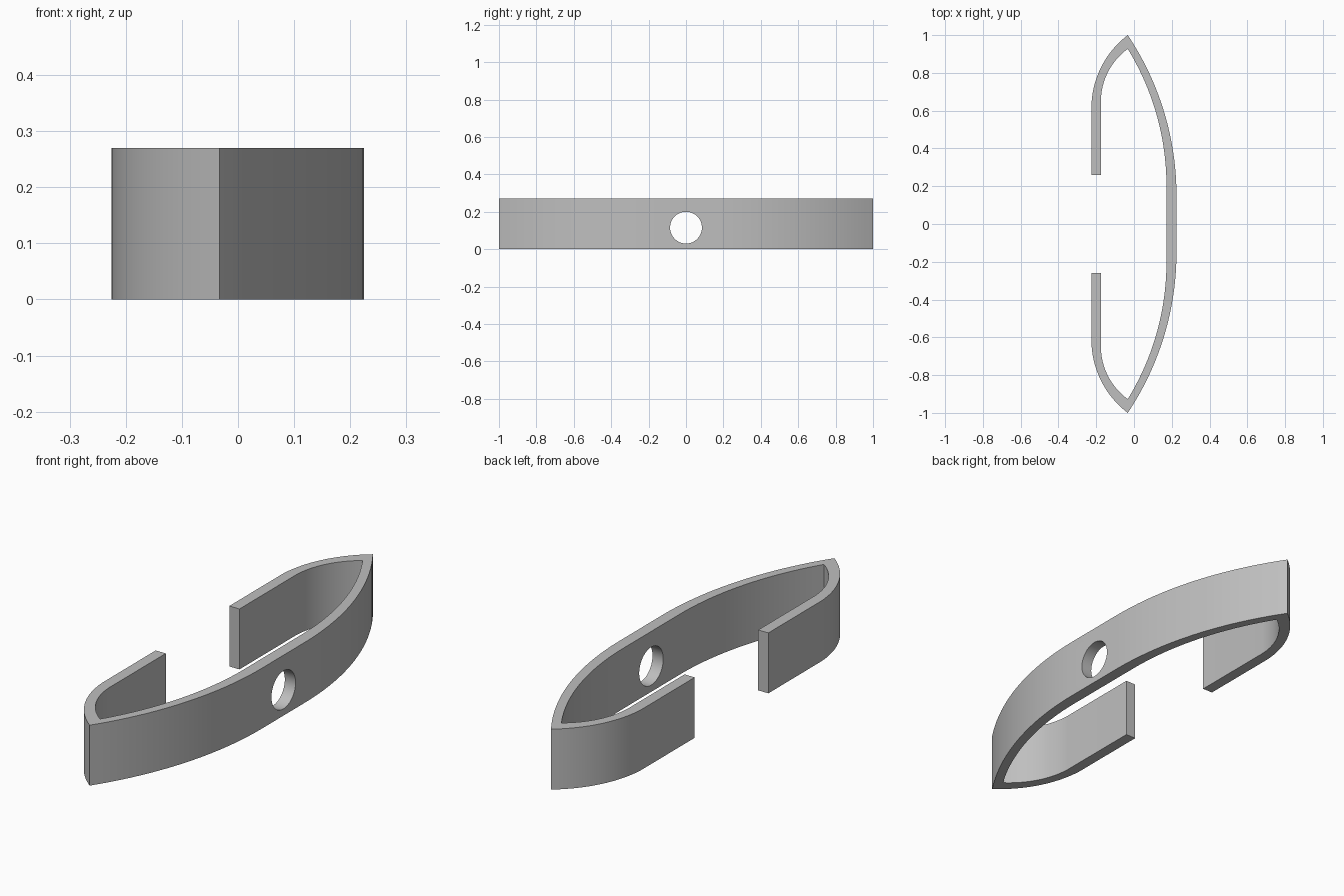
import bpy, bmesh, math
from mathutils import Vector

cube = bpy.data.objects.get("Cube")
if cube:
    bpy.data.objects.remove(cube, do_unlink=True)

HEIGHT = 0.27

grey = bpy.data.materials.new("plain grey")
grey.use_nodes = True
colour = (0.52, 0.52, 0.52, 1)
grey.diffuse_color = colour
grey.node_tree.nodes["Principled BSDF"].inputs["Base Color"].default_value = colour


def arc(start, end, bulge, steps=20):
    """Circular arc from start to end, bowing out to its right by bulge."""
    a, b = Vector(start), Vector(end)
    chord = b - a
    half = chord.length / 2
    radius = (half ** 2 + bulge ** 2) / (2 * bulge)
    right = Vector((chord.y, -chord.x)).normalized()
    centre = (a + b) / 2 - right * (radius - bulge)
    spread = math.asin(half / radius)
    along = chord.normalized()
    points = []
    for i in range(steps + 1):
        t = spread * (2 * i / steps - 1)
        points.append(centre + right * radius * math.cos(t) + along * radius * math.sin(t))
    return points


# Outer and inner edges of one half of the band, from the wall to the free end
outer = arc((0.225, 0.16), (-0.033, 1.0), 0.0645)
outer += arc((-0.033, 1.0), (-0.225, 0.635), 0.046)[1:]
outer.append(Vector((-0.225, 0.26)))
inner = arc((0.172, 0.21), (-0.033, 0.927), 0.051)
inner += arc((-0.033, 0.927), (-0.175, 0.66), 0.035)[1:]
inner.append(Vector((-0.175, 0.26)))


def mirrored(points):
    return [Vector((p.x, -p.y)) for p in points]


# Closed outline of the whole open band, extruded upward
outline = mirrored(outer)[::-1] + outer + inner[::-1] + mirrored(inner)
bm = bmesh.new()
base = bm.faces.new([bm.verts.new((p.x, p.y, 0)) for p in outline])
grown = bmesh.ops.extrude_face_region(bm, geom=[base])
top = [v for v in grown["geom"] if isinstance(v, bmesh.types.BMVert)]
bmesh.ops.translate(bm, verts=top, vec=(0, 0, HEIGHT))
bmesh.ops.recalc_face_normals(bm, faces=bm.faces)
mesh = bpy.data.meshes.new("pointed_band")
bm.to_mesh(mesh)
bm.free()
mesh.materials.append(grey)
band = bpy.data.objects.new("pointed_band", mesh)
bpy.context.collection.objects.link(band)

# Round hole through the middle of the long wall
bpy.ops.mesh.primitive_cylinder_add(vertices=48, radius=0.085, depth=0.2,
                                    location=(0.2, 0, 0.115),
                                    rotation=(0, math.pi / 2, 0))
cutter = bpy.context.object
cutter.name = "hole_cutter"
cutter.hide_render = True
cutter.data.materials.append(grey)
cut = band.modifiers.new("hole", 'BOOLEAN')
cut.operation = 'DIFFERENCE'
cut.solver = 'EXACT'
cut.object = cutter

bpy.ops.object.select_all(action='DESELECT')
band.select_set(True)
bpy.context.view_layer.objects.active = band
bpy.ops.object.modifier_apply(modifier=cut.name)
bpy.data.objects.remove(cutter, do_unlink=True)
bpy.ops.object.shade_smooth_by_angle(angle=math.radians(25))
